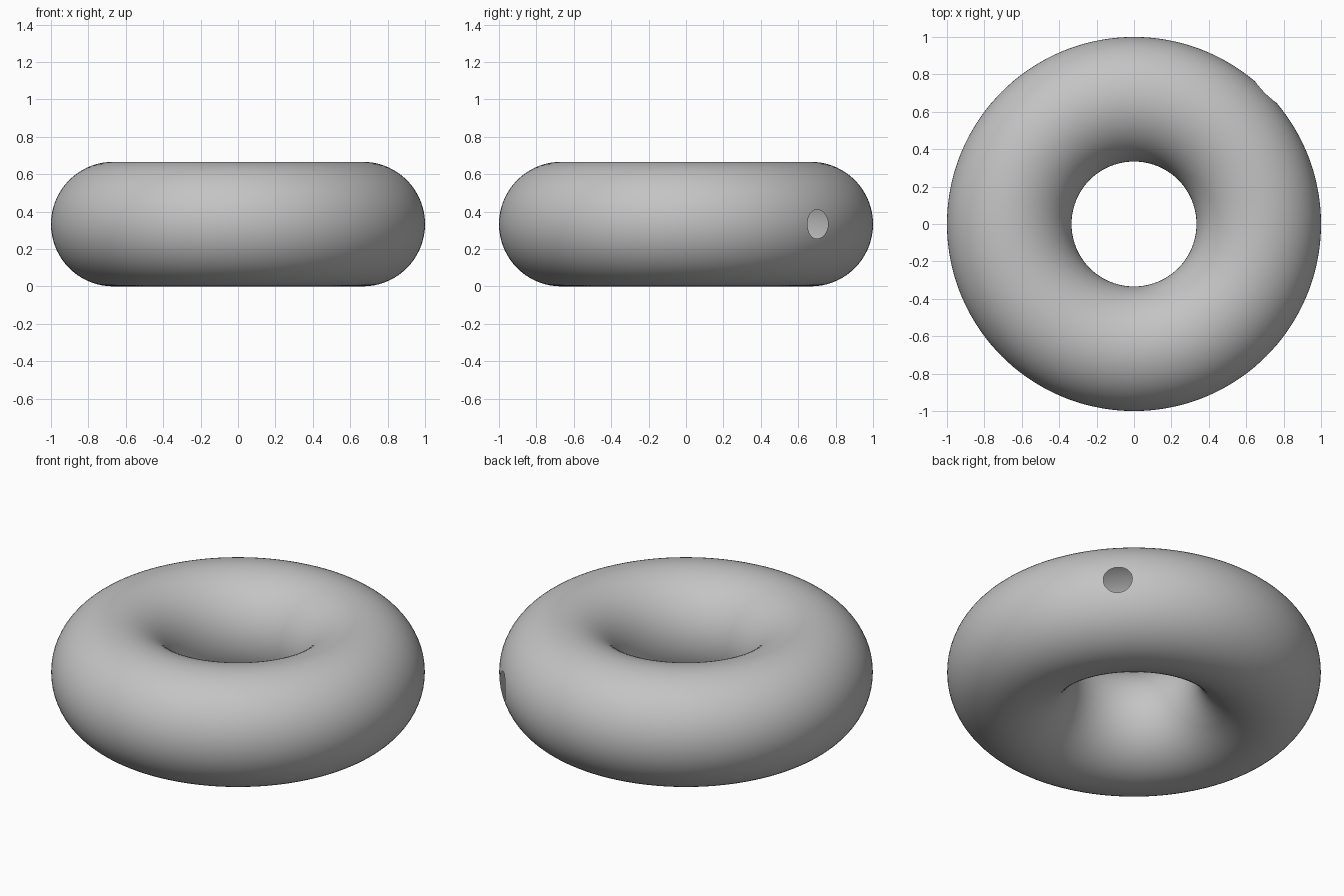
import bpy, bmesh
from math import radians, hypot
from mathutils import Vector

MAJOR, MINOR = 0.667, 0.333      # ring radius and tube radius
HOLE_RADIUS = 0.078

cube = bpy.data.objects.get("Cube")
if cube:
    bpy.data.objects.remove(cube, do_unlink=True)

# Plain grey material
grey = bpy.data.materials.new("plain grey")
grey.use_nodes = True
colour = (0.55, 0.55, 0.55, 1)
grey.diffuse_color = colour
grey.node_tree.nodes["Principled BSDF"].inputs["Base Color"].default_value = colour

# Hollow ring
bpy.ops.mesh.primitive_torus_add(
    major_radius=MAJOR, minor_radius=MINOR,
    major_segments=144, minor_segments=72, location=(0, 0, MINOR))
ring = bpy.context.object
ring.name = "hollow_ring"
ring.data.materials.append(grey)

# Round cutter for the opening on the outer wall
axis = Vector((1, 1, 0)).normalized()
bpy.ops.mesh.primitive_cylinder_add(
    radius=HOLE_RADIUS, depth=0.2, vertices=48,
    location=axis + Vector((0, 0, MINOR)),
    rotation=(radians(90), 0, radians(135)))
cutter = bpy.context.object
cutter.name = "opening_cutter"
cutter.hide_render = True

cut = ring.modifiers.new("opening", 'BOOLEAN')
cut.operation = 'DIFFERENCE'
cut.solver = 'EXACT'
cut.object = cutter
bpy.ops.object.select_all(action='DESELECT')
bpy.context.view_layer.objects.active = ring
ring.select_set(True)
bpy.ops.object.modifier_apply(modifier=cut.name)
bpy.data.objects.remove(cutter, do_unlink=True)

# Remove the pocket walls so that the opening leads into the hollow tube
bm = bmesh.new()
bm.from_mesh(ring.data)


def depth_in_tube(point):
    return MINOR - hypot(hypot(point.x, point.y) - MAJOR, point.z)


pocket = [f for f in bm.faces if depth_in_tube(f.calc_center_median()) > 0.015]
bmesh.ops.delete(bm, geom=pocket, context='FACES')
bm.to_mesh(ring.data)
bm.free()
bpy.ops.object.shade_smooth_by_angle(angle=radians(40))
